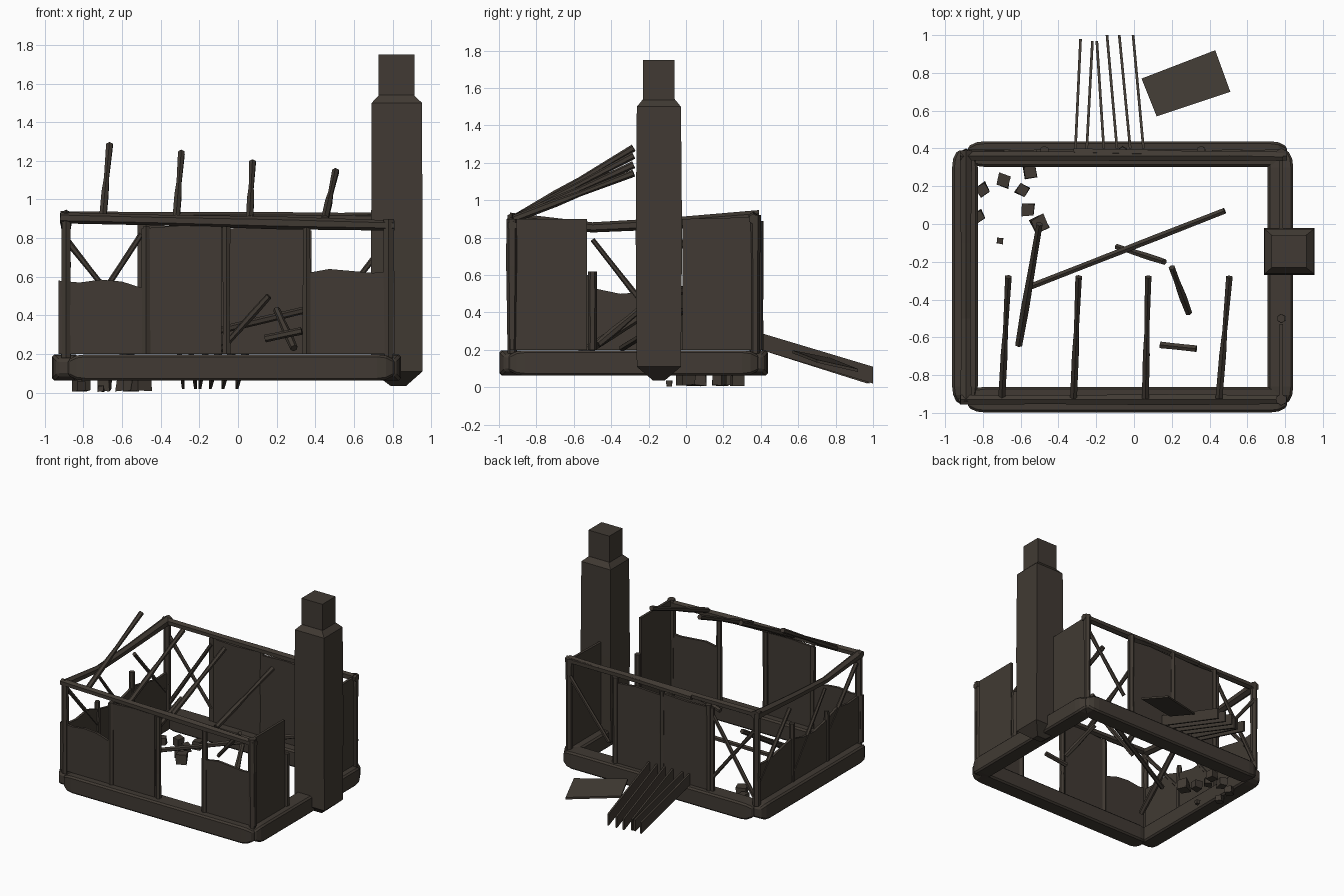
import bpy, bmesh, random
from math import cos, sin, pi
from mathutils import Vector

random.seed(4)
cube = bpy.data.objects.get("Cube")
if cube:
    bpy.data.objects.remove(cube, do_unlink=True)

charred = bpy.data.materials.new("charred_brown")
charred.use_nodes = True
colour = (0.052, 0.042, 0.033, 1)
charred.diffuse_color = colour
charred.node_tree.nodes["Principled BSDF"].inputs["Base Color"].default_value = colour


def finish(name, bm):
    bmesh.ops.recalc_face_normals(bm, faces=bm.faces)
    mesh = bpy.data.meshes.new(name)
    bm.to_mesh(mesh)
    bm.free()
    mesh.materials.append(charred)
    obj = bpy.data.objects.new(name, mesh)
    bpy.context.collection.objects.link(obj)
    return obj


def loft(name, rings):
    """Skin a stack of equal-sized point rings and cap both ends."""
    bm = bmesh.new()
    loops = [[bm.verts.new(p) for p in ring] for ring in rings]
    n = len(loops[0])
    for a, b in zip(loops, loops[1:]):
        for i in range(n):
            j = (i + 1) % n
            bm.faces.new((a[i], a[j], b[j], b[i]))
    bm.faces.new(loops[0][::-1])
    bm.faces.new(loops[-1])
    return finish(name, bm)


def beam(name, path, radius, sides=6, scales=None):
    """Polygonal timber along a path, with an optional scale at each point."""
    pts = [Vector(p) for p in path]
    axis = (pts[-1] - pts[0]).normalized()
    side = axis.cross(Vector((0, 0, 1)))
    side = side.normalized() if side.length > 0.01 else Vector((1, 0, 0))
    up = side.cross(axis)
    scales = scales or [1] * len(pts)
    angles = [2 * pi * (i + 0.5) / sides for i in range(sides)]
    return loft(name, [[p + (side * cos(a) + up * sin(a)) * radius * s
                        for a in angles] for p, s in zip(pts, scales)])


def timber(name, p, q, radius, sides=6):
    """Straight beam with worn, uneven thickness."""
    p, q = Vector(p), Vector(q)
    path = [p.lerp(q, t) for t in (0, 0.3, 0.65, 1)]
    beam(name, path, radius, sides, [random.uniform(0.85, 1.15) for _ in path])


def panel(name, along, fixed, start, end, tops, bottom=0.2, thick=0.02):
    """Upright wall panel whose top edge follows evenly spaced heights."""
    n = len(tops) - 1
    outline = [(start, bottom), (end, bottom)]
    outline += [(end + (start - end) * i / n, tops[n - i]) for i in range(n + 1)]

    def place(u, z, off):
        return (u, fixed + off, z) if along == "x" else (fixed + off, u, z)
    loft(name, [[place(u, z, off) for u, z in outline]
                for off in (-thick / 2, thick / 2)])


def square(cx, cy, hx, hy, z):
    return [(cx - hx, cy - hy, z), (cx + hx, cy - hy, z),
            (cx + hx, cy + hy, z), (cx - hx, cy + hy, z)]


# Foundation logs with tapered ends
def foundation(name, p, q):
    p, q = Vector(p), Vector(q)
    step = (q - p).normalized() * 0.045
    path = [p, p + step, p + step * 2, q - step * 2, q - step, q]
    obj = beam(name, path, 0.096, 4, [0.6, 0.92, 1, 1, 0.92, 0.6])
    bevel = obj.modifiers.new("worn_edges", "BEVEL")
    bevel.width = 0.012
    bevel.segments = 1


L, R, F, B = -0.89, 0.78, -0.93, 0.37
foundation("front_foundation", (-0.88, F, 0.13), (0.81, F, 0.13))
foundation("back_foundation", (-0.88, B, 0.13), (0.81, B, 0.13))
foundation("left_foundation", (-0.895, -0.95, 0.13), (-0.895, 0.39, 0.13))
foundation("right_foundation", (0.775, -0.95, 0.13), (0.775, 0.39, 0.13))

# Chimney shaft and cap
loft("chimney_shaft", [square(0.83, -0.145, 0.04, 0.03, 0.035),
                       square(0.822, -0.145, 0.133, 0.118, 0.11),
                       square(0.822, -0.145, 0.133, 0.124, 0.8),
                       square(0.822, -0.145, 0.13, 0.118, 1.5),
                       square(0.82, -0.145, 0.09, 0.085, 1.54)])
loft("chimney_cap", [square(0.82, -0.145, 0.093, 0.084, z) for z in (1.5, 1.75)])

# Corner posts, intermediate posts and stubs
for name, x, y, top in (("front_left", L, F, 0.91), ("front_right", R, F, 0.9),
                        ("back_left", L, B, 0.92), ("back_right", R, B, 0.92)):
    timber(name + "_post", (x, y, 0.18), (x, y, top), 0.028)
for i, x in enumerate((-0.475, -0.06, 0.355)):
    timber(f"front_post_{i}", (x, F, 0.2), (x, F, 0.86), 0.022)
    timber(f"back_post_{i}", (x, B + 0.02, 0.2), (x, B + 0.02, 0.89), 0.022)
timber("right_stub_post", (R, -0.5, 0.2), (R, -0.5, 0.62), 0.024)
timber("left_stub_post_front", (L, -0.52, 0.2), (L, -0.52, 0.6), 0.022)
timber("left_stub_post_back", (L, -0.08, 0.2), (L, -0.08, 0.67), 0.022)

# Sagging top rails
timber("front_rail", (-0.92, F, 0.905), (0.81, F, 0.865), 0.029)
timber("back_rail", (-0.92, B - 0.01, 0.91), (0.81, B - 0.01, 0.9), 0.03)
timber("back_rail_splice", (-0.32, B + 0.01, 0.9), (0.79, B - 0.015, 0.91), 0.024)
beam("left_rail", [(L, F - 0.01, 0.9), (L, -0.5, 0.855), (L, -0.1, 0.875),
                   (L, B + 0.02, 0.91)], 0.034, 6, [1, 0.8, 0.9, 1.1])

# Wall panels, whole and broken
panel("front_left_broken_wall", "x", F, -0.93, -0.49, (0.58, 0.57, 0.585, 0.575, 0.54))
panel("front_tall_wall", "x", F, -0.5, -0.085, (0.85, 0.865, 0.86))
panel("front_right_broken_wall", "x", F, 0.36, 0.81, (0.62, 0.64, 0.63, 0.62, 0.63))
panel("back_wall_left", "x", B + 0.015, -0.52, -0.055, (0.87, 0.86, 0.87))
panel("back_wall_right", "x", B + 0.015, -0.045, 0.38, (0.85, 0.86, 0.84))
panel("right_wall_front", "y", R, -0.93, -0.53, (0.9, 0.9))
panel("right_wall_back", "y", R, -0.02, 0.38, (0.9, 0.91))
panel("left_broken_wall", "y", L, -0.93, 0.37,
      (0.57, 0.56, 0.58, 0.53, 0.5, 0.51, 0.55, 0.52, 0.49, 0.5))

# Diagonal braces
BY = B + 0.01
timber("back_brace_falling", (-0.88, BY, 0.78), (-0.5, BY, 0.3), 0.016)
timber("back_brace_rising", (-0.88, BY, 0.24), (-0.5, BY, 0.82), 0.016)
timber("back_brace_right", (0.42, BY, 0.34), (0.77, BY, 0.78), 0.016)
timber("left_brace_front", (L, -0.53, 0.42), (L, -0.9, 0.84), 0.015)
timber("left_brace_middle", (L, -0.5, 0.79), (L, -0.1, 0.28), 0.015)
timber("left_brace_back", (L, 0.34, 0.35), (L, -0.05, 0.8), 0.015)

# Leaning rafters
for i, (x0, x1, top) in enumerate(((-0.7, -0.665, 1.28), (-0.32, -0.293, 1.24),
                                   (0.06, 0.075, 1.19), (0.45, 0.505, 1.145))):
    a, b = Vector((x0, -0.92, 0.9)), Vector((x1, -0.28, top))
    beam(f"rafter_{i}", [a, a.lerp(b, 0.35), a.lerp(b, 0.55), b], 0.021, 6,
         [1, 1, 0.7, 0.95])

# Fallen timbers inside
timber("fallen_long_beam", (-0.57, -0.34, 0.21), (0.48, 0.07, 0.46), 0.02)
timber("fallen_left_beam", (-0.61, -0.64, 0.13), (-0.5, 0.0, 0.53), 0.022)
timber("fallen_middle_beam", (-0.09, -0.12, 0.22), (0.16, -0.2, 0.5), 0.018)
timber("fallen_right_beam", (0.2, -0.23, 0.43), (0.29, -0.47, 0.23), 0.02)
timber("fallen_short_beam", (0.14, -0.64, 0.28), (0.33, -0.66, 0.32), 0.022)

# Rubble stones
for i, (x, y, r) in enumerate(((-0.8, 0.18, 0.04), (-0.69, 0.23, 0.042),
                               (-0.59, 0.18, 0.04), (-0.55, 0.275, 0.04),
                               (-0.56, 0.075, 0.042), (-0.5, 0.0, 0.05),
                               (-0.71, -0.09, 0.02), (-0.82, 0.04, 0.035))):
    bm = bmesh.new()
    bmesh.ops.create_cube(bm, size=1.5 * r)
    turn = random.uniform(0, pi)
    for v in bm.verts:
        p = v.co * random.uniform(0.85, 1.15)
        v.co = (x + p.x * cos(turn) - p.y * sin(turn),
                y + p.x * sin(turn) + p.y * cos(turn), max(0, r + p.z))
    finish(f"rubble_stone_{i}", bm)

# Planks on edge leaning against the back foundation
for i, (x0, x1, end) in enumerate(((-0.31, -0.283, 0.98), (-0.25, -0.22, 0.97),
                                   (-0.16, -0.197, 0.97), (-0.09, -0.143, 1.0),
                                   (-0.02, -0.078, 1.0), (0.05, -0.005, 1.0))):
    loft(f"leaning_plank_{i}", [[(x + dx, y, z + dz) for dx, dz in
                                 ((-0.007, -0.045), (0.007, -0.045),
                                  (0.007, 0.045), (-0.007, 0.045))]
                                for x, y, z in ((x0, 0.4, 0.245), (x1, end, 0.065))])

# Loose board behind the house
board = [(0.04, 0.77, 0.15), (0.12, 0.57, 0.19), (0.51, 0.7, 0.14), (0.43, 0.92, 0.09)]
loft("loose_board", [[(x, y, z + dz) for x, y, z in board] for dz in (-0.008, 0.008)])
